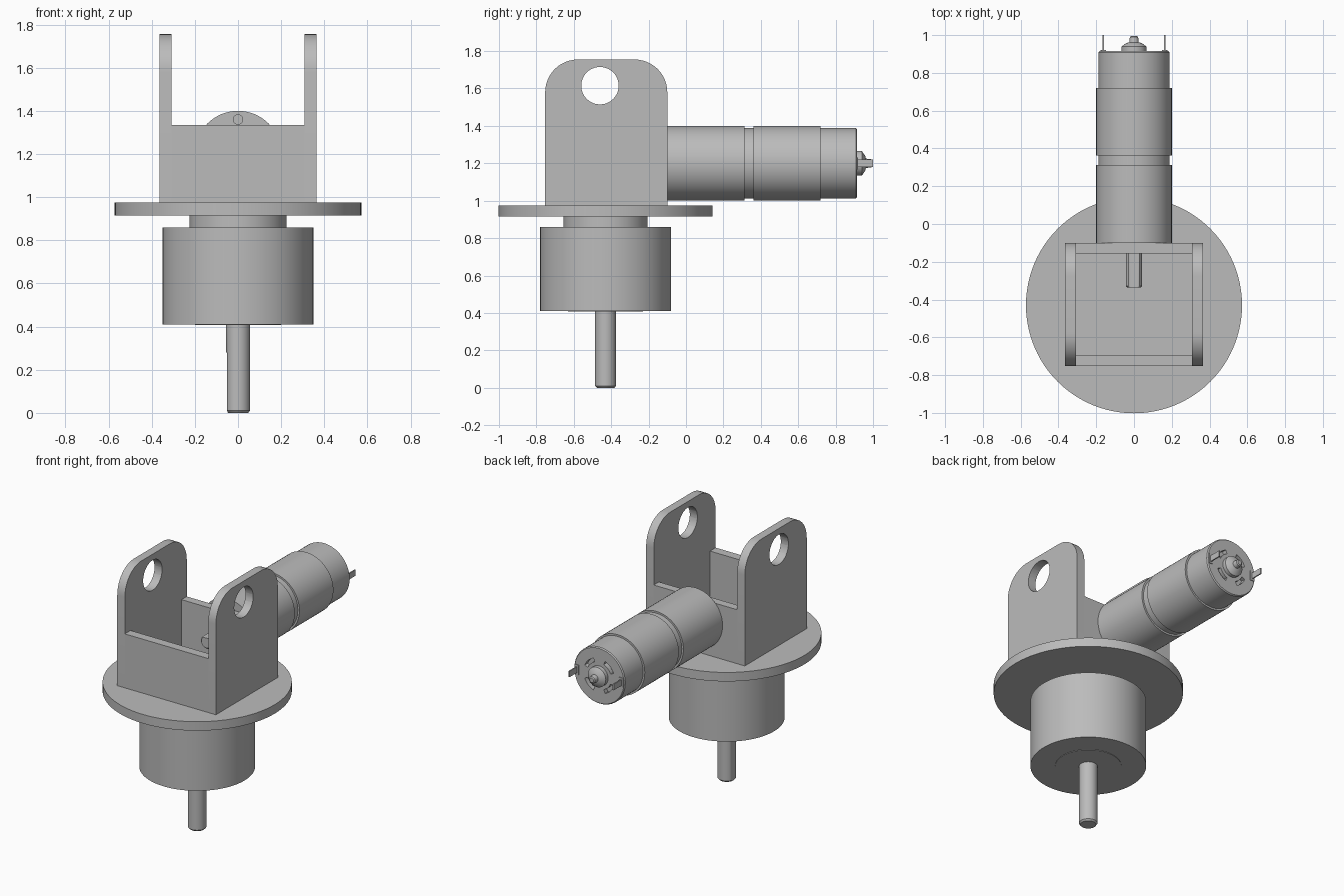
import bpy, bmesh, math
from mathutils import Matrix, Vector

old = bpy.data.objects.get("Cube")
if old:
    bpy.data.objects.remove(old, do_unlink=True)

grey = bpy.data.materials.new("plain_grey")
grey.use_nodes = True
GREY = (0.5, 0.5, 0.5, 1)
grey.diffuse_color = GREY
grey.node_tree.nodes["Principled BSDF"].inputs["Base Color"].default_value = GREY

BASE_Y = -0.43      # vertical axis of the turntable
MOTOR_Z = 1.2       # height of the motor axis
UPRIGHT = Matrix.Translation((0, BASE_Y, 0))
ALONG_Y = Matrix.Translation((0, 0, MOTOR_Z)) @ Matrix.Rotation(-math.pi / 2, 4, "X")


def finish(bm, name, smooth=True):
    bmesh.ops.recalc_face_normals(bm, faces=bm.faces)
    mesh = bpy.data.meshes.new(name)
    bm.to_mesh(mesh)
    bm.free()
    mesh.materials.append(grey)
    obj = bpy.data.objects.new(name, mesh)
    bpy.context.collection.objects.link(obj)
    if smooth:
        smooth_shade(obj)
    return obj


def smooth_shade(obj):
    bpy.ops.object.select_all(action="DESELECT")
    bpy.context.view_layer.objects.active = obj
    obj.select_set(True)
    bpy.ops.object.shade_smooth_by_angle(angle=math.radians(30))


def lathe(name, profile, place, steps=64, flat=None):
    """Revolve (radius, height) points; flat(co) may shave the result."""
    bm = bmesh.new()
    verts = [bm.verts.new((r, 0, h)) for r, h in profile]
    edges = [bm.edges.new(pair) for pair in zip(verts, verts[1:])]
    bmesh.ops.spin(bm, geom=verts + edges, cent=(0, 0, 0), axis=(0, 0, 1),
                   angle=2 * math.pi, steps=steps)
    bmesh.ops.remove_doubles(bm, verts=bm.verts, dist=0.0005)
    if flat:
        for v in bm.verts:
            flat(v.co)
    bm.transform(place)
    return finish(bm, name)


def box(name, low, high, round_top=0):
    low, high = Vector(low), Vector(high)
    bm = bmesh.new()
    bmesh.ops.create_cube(bm, size=1)
    bm.transform(Matrix.Translation((low + high) / 2) @ Matrix.Diagonal((high - low).to_4d()))
    if round_top:
        top = [e for e in bm.edges if all(v.co.z > high.z - 0.001 for v in e.verts)
               and abs(e.verts[0].co.x - e.verts[1].co.x) > 0.001]
        bmesh.ops.bevel(bm, geom=top, offset=round_top, segments=12,
                        profile=0.5, affect="EDGES")
    return finish(bm, name, smooth=bool(round_top))


def cut(obj, cutter):
    mod = obj.modifiers.new("cut", "BOOLEAN")
    mod.operation = "DIFFERENCE"
    mod.solver = "EXACT"
    mod.object = cutter
    bpy.context.view_layer.objects.active = obj
    bpy.ops.object.modifier_apply(modifier=mod.name)
    bpy.data.objects.remove(cutter, do_unlink=True)
    smooth_shade(obj)


def rod_cutter(place, radius, depth):
    bm = bmesh.new()
    bmesh.ops.create_cone(bm, cap_ends=True, segments=48, radius1=radius,
                          radius2=radius, depth=depth, matrix=place)
    obj = finish(bm, "cutter", smooth=False)
    obj.hide_render = True
    return obj


def arc_cutter(start, sweep, inner, outer, low, high):
    """Curved slot block around the motor axis."""
    bm = bmesh.new()
    angles = [start + sweep * i / 10 for i in range(11)]
    ring = [(outer, a) for a in angles] + [(inner, a) for a in reversed(angles)]
    face = bm.faces.new([bm.verts.new((r * math.cos(a), r * math.sin(a), low)) for r, a in ring])
    side = bmesh.ops.extrude_face_region(bm, geom=[face])["geom"]
    bmesh.ops.translate(bm, vec=(0, 0, high - low),
                        verts=[v for v in side if isinstance(v, bmesh.types.BMVert)])
    bm.transform(ALONG_Y)
    obj = finish(bm, "cutter", smooth=False)
    obj.hide_render = True
    return obj


# Turntable: round plate, neck, body and vertical shaft
lathe("round_plate", [(0, 0.915), (0.572, 0.915), (0.572, 0.975), (0, 0.975)], UPRIGHT, 96)
lathe("neck", [(0, 0.85), (0.225, 0.85), (0.225, 0.92), (0, 0.92)], UPRIGHT)
lathe("lower_body", [(0, 0.41), (0.35, 0.41), (0.35, 0.86), (0, 0.86)], UPRIGHT, 96)
lathe("lower_body_cap", [(0, 0.407), (0.2, 0.407), (0.2, 0.415), (0, 0.415)], UPRIGHT)


def shave_lower_shaft(co):
    if co.z < 0.28:
        co.x = max(co.x, -0.05)


lathe("lower_shaft", [(0, 0), (0.047, 0), (0.056, 0.01), (0.056, 0.278),
                      (0.056, 0.281), (0.056, 0.42), (0, 0.42)],
      UPRIGHT, 48, shave_lower_shaft)

# Bracket: two rounded cheeks with holes, joined by front and back walls
for side, name in ((-1, "right_cheek"), (1, "left_cheek")):
    xs = sorted((side * 0.308, side * 0.364))
    cheek = box(name, (xs[0], -0.753, 0.97), (xs[1], -0.1, 1.755), round_top=0.175)
    hole = Matrix.Translation((side * 0.336, -0.46, 1.615)) @ Matrix.Rotation(math.pi / 2, 4, "Y")
    cut(cheek, rod_cutter(hole, 0.1, 0.2))
box("front_wall", (-0.31, -0.753, 0.97), (0.31, -0.693, 1.335))
box("back_wall", (-0.31, -0.155, 0.97), (0.31, -0.1, 1.335))

# Motor: gearbox, can, rear bearing and drive shaft
gearbox = lathe("gearbox", [(0, -0.1), (0.2, -0.1), (0.2, 0.313), (0, 0.313)], ALONG_Y)
screw_hole = Matrix.Translation((0, -0.1, 1.36)) @ Matrix.Rotation(math.pi / 2, 4, "X")
cut(gearbox, rod_cutter(screw_hole, 0.022, 0.1))
lathe("gearbox_groove", [(0, 0.3), (0.188, 0.3), (0.188, 0.37), (0, 0.37)], ALONG_Y)
lathe("motor_sleeve", [(0, 0.362), (0.2, 0.362), (0.2, 0.72), (0, 0.72)], ALONG_Y)
can = lathe("motor_can", [(0, 0.71), (0.188, 0.71), (0.188, 0.908), (0.182, 0.915),
                          (0, 0.915)], ALONG_Y)
for i in range(4):
    cut(can, arc_cutter(math.radians(90 * i + 22), math.radians(46), 0.09, 0.115, 0.885, 0.93))
lathe("rear_bearing", [(0, 0.91), (0.066, 0.91), (0.066, 0.94), (0.04, 0.958),
                       (0.025, 0.962), (0.022, 0.99), (0.015, 0.995), (0, 0.995)], ALONG_Y, 48)


def shave_drive_shaft(co):
    co.y = max(co.y, -0.03)


lathe("drive_shaft", [(0, -0.335), (0.036, -0.335), (0.043, -0.328), (0.043, -0.09),
                      (0, -0.09)], ALONG_Y, 48, shave_drive_shaft)

# Motor terminals: a thin tab on a wider foot at each side
for side, name in ((-1, "right_terminal"), (1, "left_terminal")):
    x = side * 0.163
    box(name + "_tab", (x - 0.004, 0.9, MOTOR_Z - 0.02), (x + 0.004, 1.0, MOTOR_Z + 0.02))
    box(name + "_foot", (x - 0.015, 0.9, MOTOR_Z - 0.032), (x + 0.015, 0.92, MOTOR_Z + 0.032))
